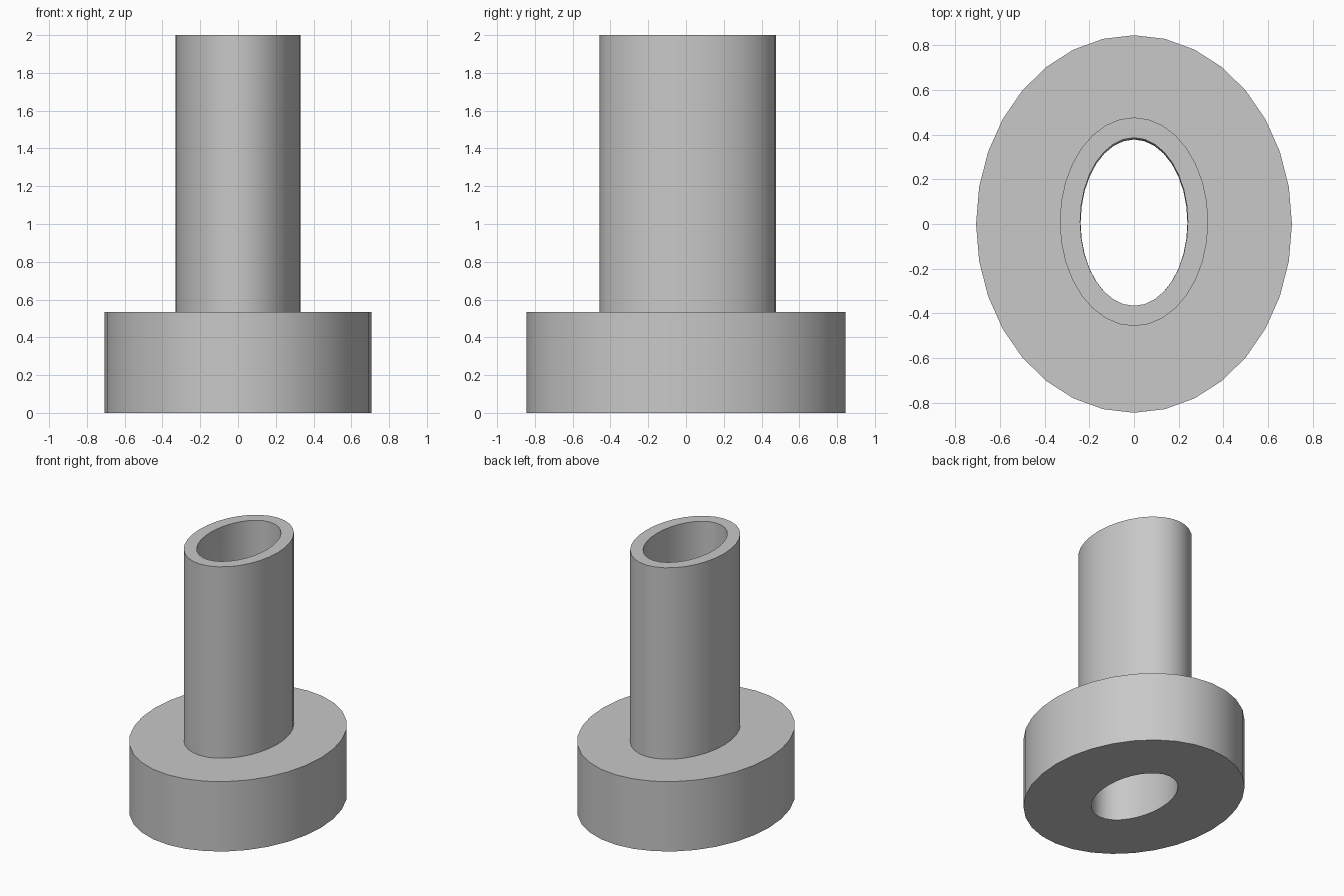
import bpy
import bmesh
from math import sin, cos, pi

cube = bpy.data.objects.get("Cube")
if cube:
    bpy.data.objects.remove(cube, do_unlink=True)

SEGMENTS = 32

grey = bpy.data.materials.new("light grey")
grey.use_nodes = True
colour = (0.58, 0.58, 0.58, 1)
grey.diffuse_color = colour
grey.node_tree.nodes["Principled BSDF"].inputs["Base Color"].default_value = colour


def ellipse(bm, rx, ry, cy, z):
    """One ring of vertices on an oval."""
    angles = [2 * pi * i / SEGMENTS for i in range(SEGMENTS)]
    return [bm.verts.new((rx * cos(a), cy + ry * sin(a), z)) for a in angles]


def loft(name, sections):
    """Closed solid of rings, each joined to the next and the last to the first."""
    bm = bmesh.new()
    rings = [ellipse(bm, *s) for s in sections]
    for lower, upper in zip(rings, rings[1:] + rings[:1]):
        for i in range(SEGMENTS):
            j = (i + 1) % SEGMENTS
            bm.faces.new((lower[i], lower[j], upper[j], upper[i]))
    bmesh.ops.recalc_face_normals(bm, faces=bm.faces)
    mesh = bpy.data.meshes.new(name)
    bm.to_mesh(mesh)
    bm.free()
    mesh.materials.append(grey)
    obj = bpy.data.objects.new(name, mesh)
    bpy.context.collection.objects.link(obj)
    bpy.ops.object.select_all(action="DESELECT")
    obj.select_set(True)
    bpy.context.view_layer.objects.active = obj
    bpy.ops.object.shade_smooth_by_angle(angle=pi / 6)
    return obj


# Oval flange with a hollow oval sleeve: (x radius, y radius, y centre, height)
loft("flanged_sleeve", [
    (0.707, 0.845, 0, 0),          # flange bottom edge
    (0.707, 0.845, 0, 0.535),      # flange top edge
    (0.332, 0.467, 0.01, 0.535),   # sleeve foot
    (0.332, 0.467, 0.01, 2),       # sleeve rim, outside
    (0.241, 0.376, 0.01, 2),       # sleeve rim, inside
    (0.239, 0.372, 0.006, 0),      # bore at the bottom
])
